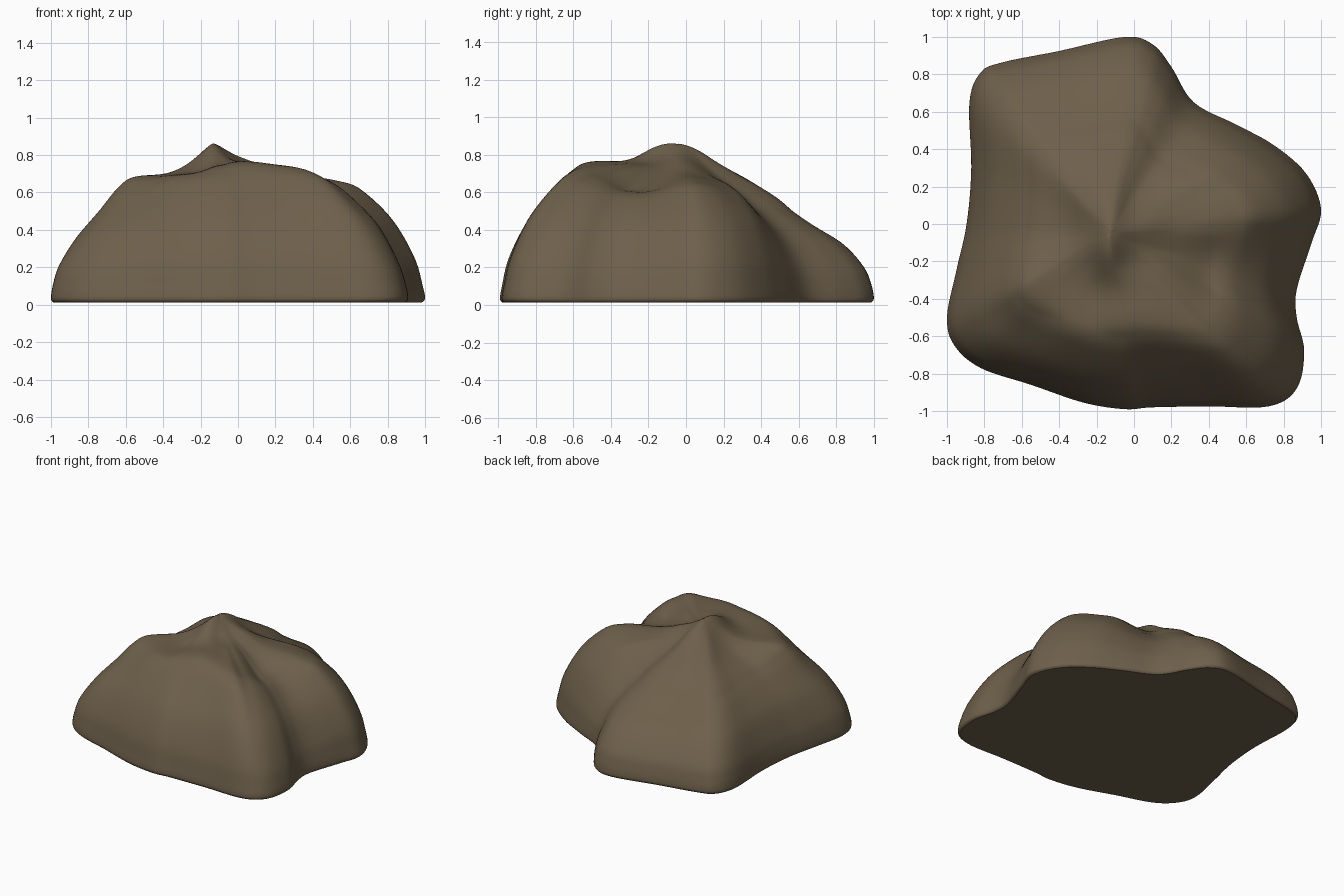
import bpy, bmesh, math

if "Cube" in bpy.data.objects:
    bpy.data.objects.remove(bpy.data.objects["Cube"])

# Base outline seen from above, anticlockwise from the back tip
OUT = [(-.05, 1), (-.4, .925), (-.7, .865), (-.82, .81), (-.88, .65), (-.87, .3),
       (-.895, 0), (-.95, -.25), (-1, -.5), (-.96, -.65), (-.82, -.77),
       (-.55, -.86), (-.27, -.955), (-.05, -.99), (.1, -.98), (.4, -.975),
       (.72, -.975), (.87, -.88), (.91, -.68), (.87, -.5), (.87, -.35),
       (.95, -.1), (1, .08), (.92, .27), (.75, .42), (.55, .53), (.32, .65),
       (.2, .84), (.1, .96)]
# Slope heights at radial fractions, keyed by outline index
FR = (.95, .85, .7, .6, .5, .3)
KEYS = {0: (.20, .32, .42, .49, .575, .70),      # back tip
        3: (.20, .33, .46, .525, .59, .69),      # back left corner
        6: (.20, .36, .49, .55, .60, .67),       # left hollow
        8.6: (.21, .35, .51, .62, .685, .70),    # front left corner
        10: (.22, .38, .53, .62, .68, .705),
        11.5: (.25, .43, .61, .685, .70, .715),
        13: (.25, .44, .62, .70, .745, .75),     # front wall
        14.5: (.25, .44, .62, .72, .765, .77),
        16: (.25, .46, .64, .71, .74, .755),
        17: (.23, .43, .60, .67, .70, .74),      # front right corner
        18.8: (.22, .41, .56, .61, .63, .71),    # right hollow
        20.2: (.22, .41, .55, .60, .62, .70),
        21.4: (.25, .44, .60, .65, .67, .70),
        22: (.25, .45, .62, .66, .68, .70),      # right lobe
        24: (.25, .44, .58, .63, .66, .70),
        26: (.20, .34, .46, .52, .585, .69)}     # back right hollow
CX, CY, PEAK = -.13, -.05, .77


def catmull(pts, i, t, closed):
    """Point on a spline through pts, between i and i + 1."""
    n = len(pts)
    q = [pts[(i + k) % n if closed else min(max(i + k, 0), n - 1)] for k in (-1, 0, 1, 2)]
    return tuple(.5 * (2 * b + (c - a) * t + (2 * a - 5 * b + 4 * c - d) * t * t
                       + (3 * b - a - 3 * c + d) * t ** 3) for a, b, c, d in zip(*q))


def slope(u):
    """Slope heights at a fractional outline index."""
    ks = sorted(KEYS) + [len(OUT)]
    for a, b in zip(ks, ks[1:]):
        if a <= u < b:
            t = (u - a) / (b - a)
            t = t * t * (3 - 2 * t)
            return [p + (q - p) * t for p, q in zip(KEYS[a], KEYS[b % len(OUT)])]


def blob(x, y, cx, cy, sx, sy, h, p=2):
    return h * math.exp(-((x - cx) / sx) ** 2 - abs((y - cy) / sy) ** p)


def detail(x, y):
    """Summit ridge, hollows and knobs."""
    bend = -.13 - .35 * max(y - .1, 0) ** 1.5
    return (blob(x, y, bend, -.07, .09, .22, .085, 3)
            + blob(x, y, -.13, -.14, .06, .08, .015)
            + blob(x, y, -.22, .32, .07, .16, .02)
            + blob(x, y, .05, -.02, .14, .1, .03)
            + blob(x, y, .36, -.32, .09, .13, -.02)
            + blob(x, y, -.1, -.37, .2, .06, -.01))


# Rock body: radial slopes lofted around the outline
bm = bmesh.new()
SUB, PSUB = 6, 6
rings = []
for i in range(len(OUT)):
    for s in range(SUB):
        bx, by = catmull(OUT, i, s / SUB, True)
        prof = [(.985, .012), (1, .035), (.987, .11)] + list(zip(FR, slope(i + s / SUB)))
        prof += [(.14, .75), (0, PEAK)]
        col = []
        for j in range(len(prof) - 1):
            for k in range(PSUB):
                f, z = catmull(prof, j, k / PSUB, False)
                x, y = CX + (bx - CX) * f, CY + (by - CY) * f
                z = max(z, 0) + detail(x, y) * min(1, max(z, 0) / .4)
                col.append(bm.verts.new((x, y, max(z, 0))))
        rings.append(col)
tip = bm.verts.new((CX, CY, PEAK + detail(CX, CY)))
for a, b in zip(rings, rings[1:] + rings[:1]):
    for j in range(len(a) - 1):
        bm.faces.new((a[j], b[j], b[j + 1], a[j + 1]))
    bm.faces.new((a[-1], b[-1], tip))

# Soften the joins between slopes, keeping the base rim
low = {v for c in rings for v in c[:2 * PSUB]}
for _ in range(6):
    bmesh.ops.smooth_vert(bm, verts=[v for v in bm.verts if v not in low], factor=.5,
                          use_axis_x=False, use_axis_y=False, use_axis_z=True)

# Flat underside
bm.faces.new([c[0] for c in rings])
bmesh.ops.recalc_face_normals(bm, faces=bm.faces)
for f in bm.faces:
    f.smooth = len(f.verts) < 5

me = bpy.data.meshes.new("rock")
bm.to_mesh(me)
bm.free()
rock = bpy.data.objects.new("rock", me)
bpy.context.collection.objects.link(rock)
mat = bpy.data.materials.new("brown stone")
mat.diffuse_color = (.155, .116, .07, 1)
mat.use_nodes = True
mat.node_tree.nodes["Principled BSDF"].inputs["Base Color"].default_value = mat.diffuse_color
me.materials.append(mat)
